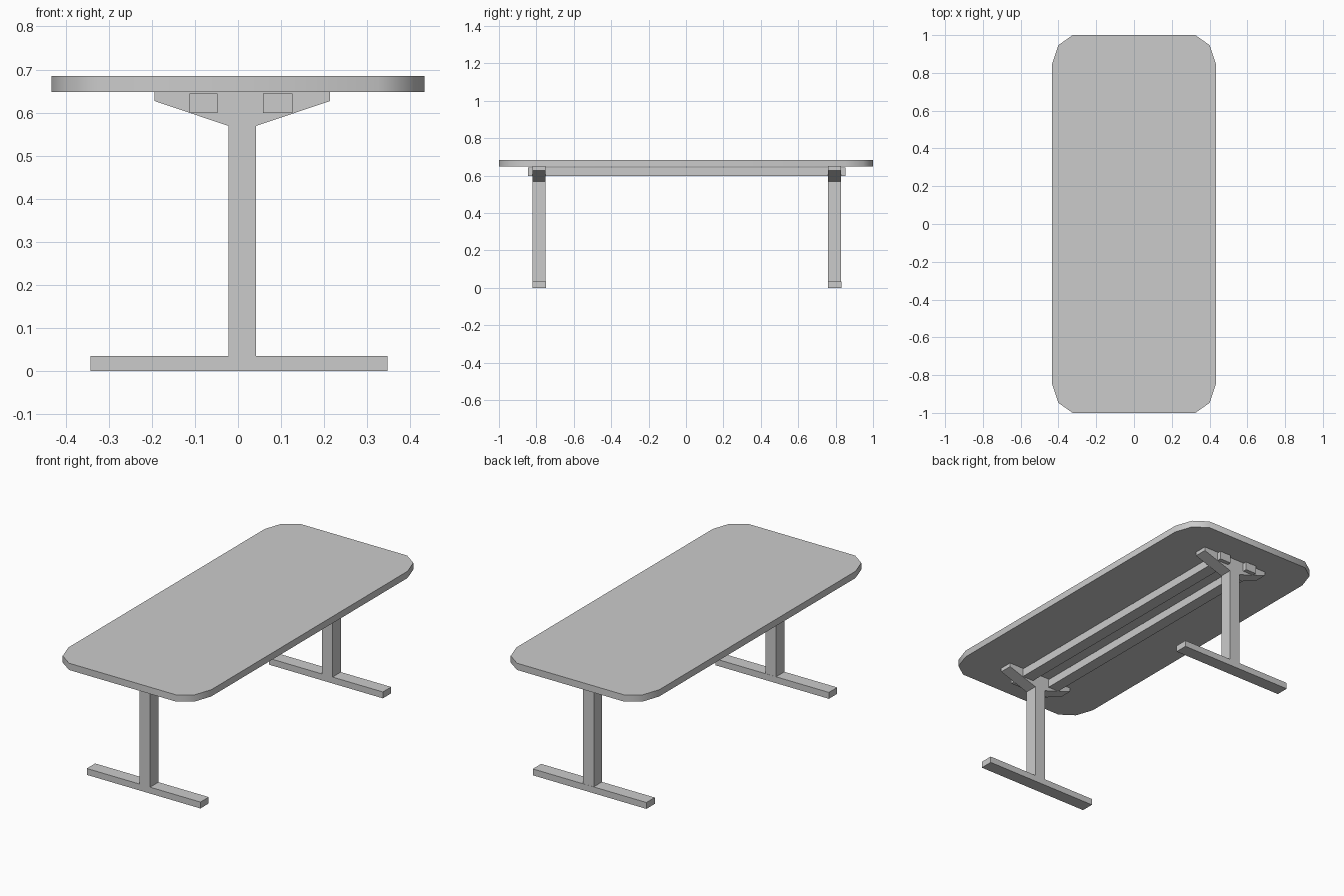
import bpy, bmesh
from mathutils import Vector

if "Cube" in bpy.data.objects:
    bpy.data.objects.remove(bpy.data.objects["Cube"])


def extrude_profile(name, points, offset):
    """Make a closed solid by extruding a planar outline along offset."""
    bm = bmesh.new()
    face = bm.faces.new([bm.verts.new(p) for p in points])
    ext = bmesh.ops.extrude_face_region(bm, geom=[face])
    verts = [g for g in ext["geom"] if isinstance(g, bmesh.types.BMVert)]
    bmesh.ops.translate(bm, verts=verts, vec=Vector(offset))
    bmesh.ops.recalc_face_normals(bm, faces=bm.faces[:])
    mesh = bpy.data.meshes.new(name)
    bm.to_mesh(mesh)
    bm.free()
    obj = bpy.data.objects.new(name, mesh)
    bpy.context.collection.objects.link(obj)
    return obj


def box(name, x0, x1, y0, y1, z0, z1):
    outline = [(x0, y0, z0), (x1, y0, z0), (x1, y1, z0), (x0, y1, z0)]
    return extrude_profile(name, outline, (0, 0, z1 - z0))


# Tabletop: slab with faceted rounded corners
corner = [(0.325, 1.0), (0.40, 0.947), (0.433, 0.85)]
right = corner + [(x, -y) for x, y in reversed(corner)]
outline = right + [(-x, y) for x, y in reversed(right)]
top = extrude_profile("tabletop", [(x, y, 0.648) for x, y in outline], (0, 0, 0.037))
bpy.context.view_layer.objects.active = top
top.select_set(True)
bpy.ops.object.shade_smooth_by_angle(angle=0.7)

# Legs: column flaring into a top bracket, with a long foot
CX = 0.01
half = [(0.032, 0.035), (0.032, 0.569), (0.204, 0.627), (0.204, 0.648)]
profile = half + [(-x, z) for x, z in reversed(half)]
for side, y in (("front", -0.786), ("back", 0.794)):
    extrude_profile(side + "_leg", [(x + CX, y - 0.036, z) for x, z in profile], (0, 0.072, 0))
    box(side + "_foot", -0.342, 0.347, y - 0.035, y + 0.037, 0.0, 0.035)

# Two long beams passing through the brackets
for side, x0, x1 in (("left", -0.113, -0.047), ("right", 0.058, 0.127)):
    box(side + "_beam", x0, x1, -0.845, 0.853, 0.599, 0.644)
